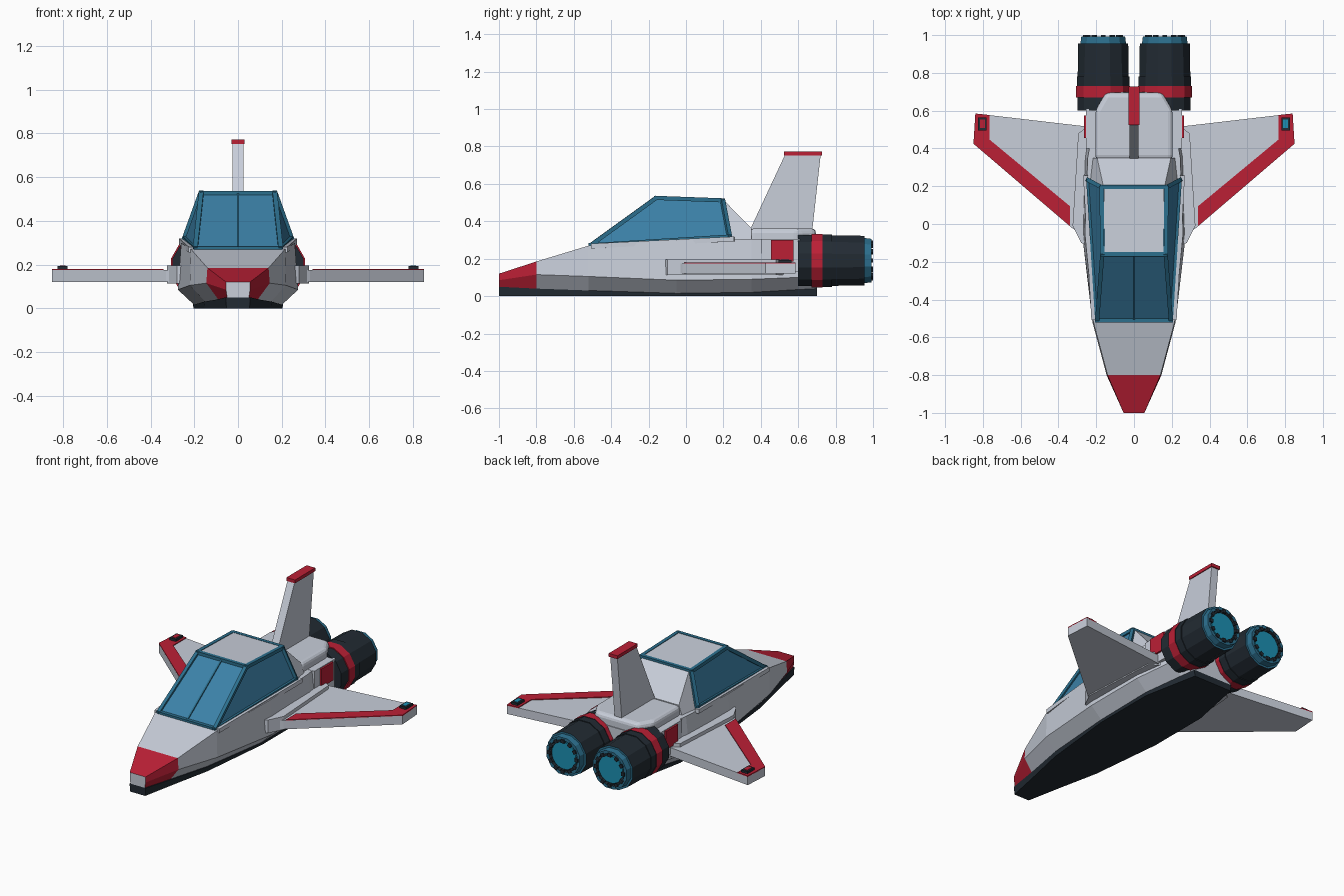
import bpy, bmesh, math
from mathutils import Vector, Matrix

if "Cube" in bpy.data.objects:
    bpy.data.objects.remove(bpy.data.objects["Cube"], do_unlink=True)


def material(name, rgb):
    m = bpy.data.materials.new(name)
    m.use_nodes = True
    m.diffuse_color = (*rgb, 1)
    m.node_tree.nodes["Principled BSDF"].inputs["Base Color"].default_value = (*rgb, 1)
    return m


WHITE = material("pale grey", (.58, .62, .70))
RED = material("red", (.50, .014, .036))
DARK = material("charcoal", (.016, .024, .033))
TEAL = material("frame blue", (.025, .16, .27))
GLASS = material("glass blue", (.045, .22, .39))
GLOW = material("glow blue", (.012, .28, .45))


def finish(name, bm, *mats):
    bmesh.ops.recalc_face_normals(bm, faces=bm.faces[:])
    mesh = bpy.data.meshes.new(name)
    bm.to_mesh(mesh)
    bm.free()
    for m in mats:
        mesh.materials.append(m)
    ob = bpy.data.objects.new(name, mesh)
    bpy.context.collection.objects.link(ob)
    return ob


def loft(name, rings, mats, band_index=None):
    """Skin closed rings of points; band_index gives the material per band."""
    bm = bmesh.new()
    loops = [[bm.verts.new(p) for p in ring] for ring in rings]
    n = len(loops[0])
    for b, (lo, hi) in enumerate(zip(loops, loops[1:])):
        for i in range(n):
            j = (i + 1) % n
            f = bm.faces.new((lo[i], lo[j], hi[j], hi[i]))
            f.material_index = band_index[b] if band_index else 0
    bm.faces.new(loops[0])
    end = bm.faces.new(loops[-1])
    end.material_index = band_index[-1] if band_index else 0
    return finish(name, bm, *mats)


def slab(name, outline, z0, z1, mat, side=1):
    """Extrude a plan outline between two heights."""
    return loft(name, [[(side * x, y, z) for x, y in outline] for z in (z0, z1)], [mat])


def box(name, x, y, z, mat, side=1):
    return slab(name, [(x[0], y[0]), (x[1], y[0]), (x[1], y[1]), (x[0], y[1])], *z, mat, side)


def section(y, half):
    """Mirror half a cross-section about the centre plane."""
    return [(x, y, z) for x, z in half] + [(-x, y, z) for x, z in reversed(half)]


def beams(name, pairs, size, mat):
    """Square bars joining pairs of points, as one object."""
    bm = bmesh.new()
    for a, b in pairs:
        a, b = Vector(a), Vector(b)
        d = b - a
        mtx = (Matrix.Translation((a + b) / 2) @ d.to_track_quat('Y', 'Z').to_matrix().to_4x4()
               @ Matrix.Diagonal((size, d.length + size * .6, size, 1)))
        bmesh.ops.create_cube(bm, size=1, matrix=mtx)
    return finish(name, bm, mat)


# Hull: bottom edge, chine and shoulder at each station; first band is the red nose
stations = [
    (-1, (.05, .05), (.055, .085), (.055, .12)),
    (-.8, (.09, .04), (.145, .115), (.14, .185)),
    (-.52, (.15, .03), (.22, .105), (.215, .27)),
    (-.05, (.2, .015), (.275, .085), (.26, .298)),
    (.35, (.2, .02), (.27, .09), (.245, .305)),
    (.6, (.15, .035), (.23, .1), (.2, .3)),
    (.7, (.13, .04), (.18, .12), (.16, .3)),
]
loft("hull", [section(y, h) for y, *h in stations], [WHITE, RED], [1, 0, 0, 0, 0, 0, 0])

# Belly keel follows the lower hull edge
loft("belly", [section(y, [(b[0] + .003, 0), (b[0] + .006, b[1])]) for y, b, *_ in stations], [DARK])

# Canopy glass, roof panel and frame
front_base, rear_base = (.195, -.51, .272), (.242, .232, .318)
front_roof, rear_roof = (.168, -.16, .525), (.172, .195, .512)


def flip(p):
    return (-p[0], p[1], p[2])


loft("canopy_glass", [[front_base, rear_base, flip(rear_base), flip(front_base)],
                      [front_roof, rear_roof, flip(rear_roof), flip(front_roof)]], [GLASS])
loft("roof_panel", [section(-.152, [(.156, .51), (.156, .533)]),
                    section(.185, [(.16, .50), (.16, .521)])], [WHITE])
rails = [(front_base, front_roof), (front_roof, rear_roof), (rear_roof, rear_base), (front_base, rear_base)]
rails += [(flip(a), flip(b)) for a, b in rails]
rails += [(p, flip(p)) for p in (front_base, front_roof, rear_roof)]
beams("canopy_frame", rails, .022, TEAL)
beams("windscreen_divider", [((0, -.51, .274), (0, -.16, .527))], .01, TEAL)
beams("canopy_sill", [((s * .213, -.5, .268), (s * .256, .25, .305)) for s in (1, -1)], .026, WHITE)

# Dorsal fairing behind the canopy and the rounded engine deck
loft("canopy_fairing", [section(.2, [(.238, .29), (.162, .515)]),
                        section(.35, [(.222, .29), (.195, .362)])], [WHITE])
deck_half = [(.205, .34), (.205, .6), (.15, .695)]
deck = slab("engine_deck", deck_half + [(-x, y) for x, y in reversed(deck_half)], .25, .362, WHITE)
bevel = deck.modifiers.new("soft_edges", 'BEVEL')
bevel.width, bevel.segments = .025, 3

# Tail fin with red cap
fin = [(.34, .35), (.53, .757), (.72, .757), (.675, .35)]
loft("tail_fin", [[(x, y, z) for y, z in fin] for x in (-.025, .025)], [WHITE])
box("fin_cap", (-.03, .03), (.525, .727), (.752, .773), RED)


def engine(name, side):
    cx, cz, n = side * .163, .19, 12

    def ring(y, r):
        return [(cx + r * math.cos(math.tau * (i + .5) / n), y,
                 cz + r * math.sin(math.tau * (i + .5) / n)) for i in range(n)]

    # Each entry: station, radius, colour of the band that follows
    profile = [(.6, .11, 0), (.6, .142, 0), (.67, .142, 1), (.67, .148, 1), (.73, .148, 0),
               (.73, .145, 0), (.78, .145, 0), (.78, .14, 0), (.955, .137, 2), (.955, .125, 2),
               (.992, .12, 2), (.992, .1, 0), (.965, .098, 0)]
    loft(name + "_body", [ring(y, r) for y, r, _ in profile], [DARK, RED, TEAL], [c for *_, c in profile])
    loft(name + "_glow", [ring(.96, .086), ring(.985, .086)], [GLOW])
    # Ring of nozzle studs
    bm = bmesh.new()
    for i in range(n):
        a = math.tau * i / n
        mtx = (Matrix.Translation((cx, .985, cz)) @ Matrix.Rotation(a, 4, 'Y')
               @ Matrix.Translation((.095, 0, 0)) @ Matrix.Diagonal((.022, .03, .022, 1)))
        bmesh.ops.create_cube(bm, size=1, matrix=mtx)
    finish(name + "_studs", bm, DARK)


# Paired parts
for side, label, lamp in ((1, "left", GLOW), (-1, "right", RED)):
    engine(label + "_engine", side)
    slab(label + "_wing", [(.24, -.08), (.33, -.02), (.85, .425), (.84, .585), (.24, .515)],
         .12, .174, WHITE, side)
    slab(label + "_wing_stripe", [(.34, -.01), (.85, .425), (.84, .585), (.765, .577), (.765, .447), (.34, .095)],
         .172, .179, RED, side)
    slab(label + "_wing_root", [(.24, -.12), (.28, -.1), (.325, -.01), (.295, .48), (.24, .52)],
         .113, .196, WHITE, side)
    box(label + "_shoulder_block", (.18, .253), (.4, .61), (.13, .305), WHITE, side)
    box(label + "_shoulder_panel", (.23, .264), (.455, .575), (.185, .3), RED, side)
    box(label + "_lamp_housing", (.78, .825), (.495, .565), (.175, .193), DARK, side)
    box(label + "_lamp", (.79, .815), (.508, .552), (.19, .196), lamp, side)
